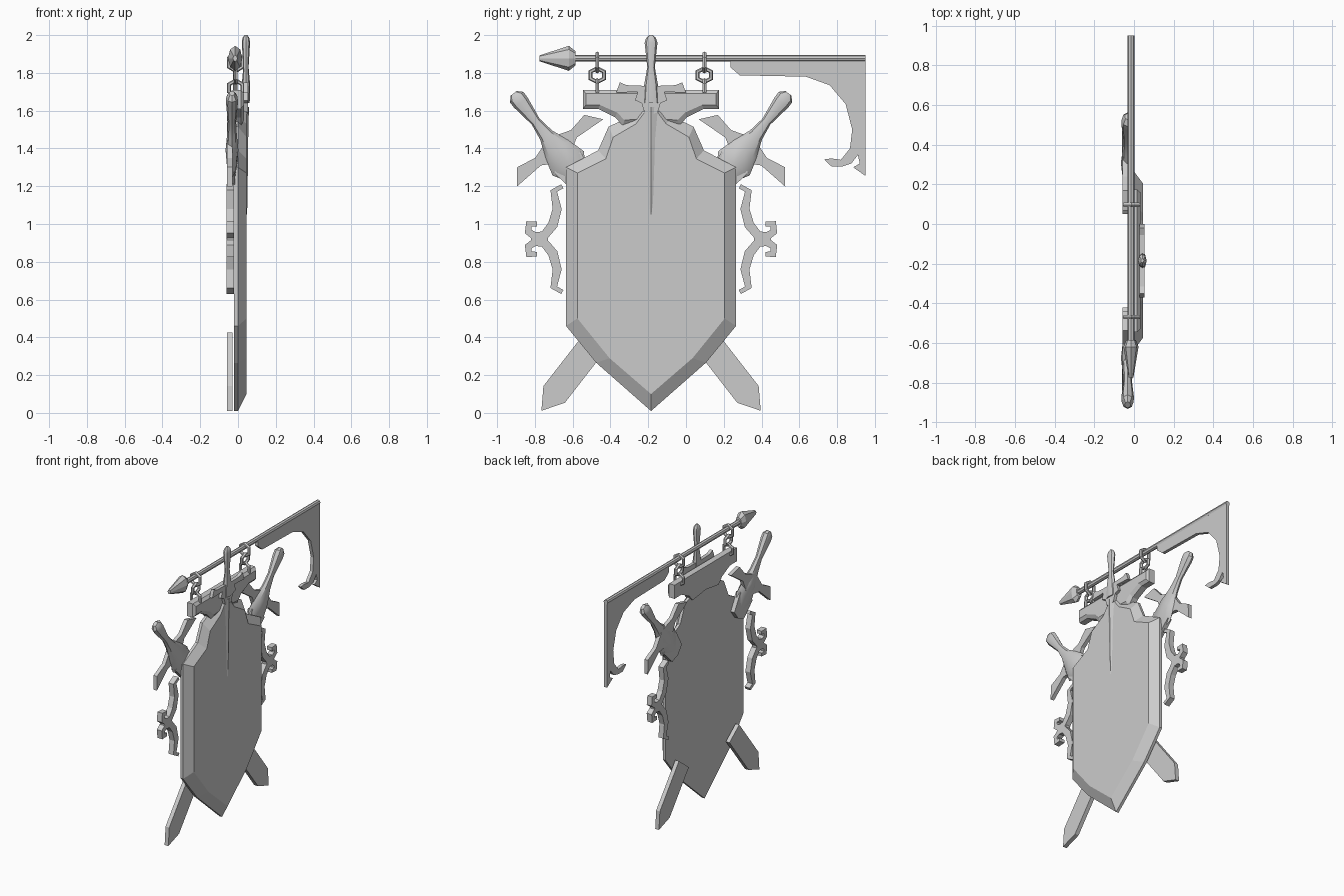
import bpy, bmesh, math
from mathutils import Vector

cube = bpy.data.objects.get("Cube")
if cube:
    bpy.data.objects.remove(cube)

GREY = (0.6, 0.6, 0.6, 1)
grey = bpy.data.materials.new("plain_grey")
grey.use_nodes = True
grey.diffuse_color = GREY
grey.node_tree.nodes["Principled BSDF"].inputs["Base Color"].default_value = GREY

MID = -0.185           # y of the shield's centre line


def upright(side=1):
    """Frame for parts in the sign's plane: (across, up, x) to world."""
    return lambda a, b, x: Vector((x, MID + side * a, b))


def slanted(side):
    """Frame along a crossed sword: (across, along, x) to world."""
    def place(s, t, x):
        v = -0.513 + 0.614 * t + 0.789 * s
        return Vector((x, MID + side * v, 0.098 + 0.789 * t - 0.614 * s))
    return place


def loft(name, loops, smooth=False):
    """Skin a list of equal-length loops and cap both ends."""
    bm = bmesh.new()
    rings = [[bm.verts.new(p) for p in loop] for loop in loops]
    n = len(rings[0])
    for low, high in zip(rings, rings[1:]):
        for i in range(n):
            j = (i + 1) % n
            bm.faces.new((low[i], low[j], high[j], high[i]))
    bm.faces.new(rings[0][::-1])
    bm.faces.new(rings[-1])
    bmesh.ops.recalc_face_normals(bm, faces=bm.faces)
    mesh = bpy.data.meshes.new(name)
    bm.to_mesh(mesh)
    bm.free()
    mesh.materials.append(grey)
    obj = bpy.data.objects.new(name, mesh)
    bpy.context.collection.objects.link(obj)
    if smooth:
        bpy.ops.object.select_all(action='DESELECT')
        obj.select_set(True)
        bpy.context.view_layer.objects.active = obj
        bpy.ops.object.shade_smooth_by_angle(angle=math.radians(35))
    return obj


def prism(name, pts, x0, x1, place=upright()):
    return loft(name, [[place(a, b, x) for a, b in pts] for x in (x0, x1)])


def turned(name, profile, place, cx, sides=8):
    """Oval grip: profile rows are (along, half width, half depth)."""
    angles = [2 * math.pi * i / sides for i in range(sides)]
    return loft(name, [[place(w * math.cos(q), t, cx + d * math.sin(q)) for q in angles]
                       for t, w, d in profile], smooth=True)


def both(half):
    """Mirror a half outline that runs from bottom to top."""
    return half + [(-a, b) for a, b in reversed(half) if a > 0]


def ribbon(name, path, widths, x0, x1, place):
    """Flat strip of varying width along a path."""
    left, right = [], []
    for i, p in enumerate(path):
        a, b = path[max(i - 1, 0)], path[min(i + 1, len(path) - 1)]
        d = (Vector(b) - Vector(a)).normalized()
        off = Vector((-d.y, d.x)) * widths[i]
        left.append(tuple(Vector(p) + off))
        right.append(tuple(Vector(p) - off))
    return prism(name, left + right[::-1], x0, x1, place)


# Shield with a wide bevelled rim; the front tip leans back to the point
rim = both([(0, 0.01), (0.29, 0.265), (0.45, 0.46), (0.45, 1.30), (0.28, 1.39),
            (0.225, 1.515), (0.11, 1.57), (0.06, 1.62), (0, 1.60)])
face = both([(0, 0.10), (0.22, 0.29), (0.39, 0.50), (0.39, 1.27), (0.24, 1.345),
             (0.20, 1.46), (0.08, 1.53), (0.035, 1.59), (0, 1.57)])
up = upright()
loft("shield", [[up(a, b, -0.02) for a, b in rim],
                [up(a, b, 0.0) for a, b in rim],
                [up(a, b, 0.045) for a, b in face]])

# Hanger board above the shield
board = both([(0, 1.54), (0.15, 1.52), (0.19, 1.565), (0.28, 1.61), (0.36, 1.61), (0.36, 1.71)])
board_face = both([(0, 1.56), (0.14, 1.55), (0.18, 1.59), (0.27, 1.63), (0.345, 1.63), (0.345, 1.69)])
loft("hanger_board", [[up(a, b, -0.03) for a, b in board],
                      [up(a, b, 0.015) for a, b in board],
                      [up(a, b, 0.032) for a, b in board_face]])

# Sword standing in the middle
turned("middle_grip", [(1.64, 0.045, 0.02), (1.74, 0.036, 0.022), (1.83, 0.02, 0.014),
                       (1.96, 0.034, 0.022), (1.985, 0.026, 0.018), (2.0, 0.01, 0.008)], up, 0.042)
prism("middle_guard", both([(0, 1.58), (0.035, 1.59), (0.05, 1.64), (0.085, 1.655), (0.07, 1.70),
                            (0.185, 1.695), (0.165, 1.75), (0.13, 1.735), (0, 1.73)]), 0.028, 0.052)
turned("middle_blade", [(1.05, 0.004, 0.004), (1.12, 0.013, 0.006), (1.45, 0.024, 0.01),
                        (1.62, 0.04, 0.014)], up, 0.044, sides=4)

SCROLL = [(0.47, 1.20), (0.515, 1.175), (0.497, 1.08), (0.52, 0.995), (0.565, 0.94),
          (0.615, 0.935), (0.65, 0.96), (0.647, 1.0), (0.605, 1.0)]
SCROLL_W = [0.012, 0.018, 0.024, 0.026, 0.024, 0.022, 0.02, 0.02, 0.012]

for side, label in ((1, "back"), (-1, "front")):
    tilt = slanted(side)
    # Crossed swords: hilt above and blade end below the shield
    turned(label + "_grip", [(1.46, 0.05, 0.02), (1.55, 0.105, 0.028), (1.64, 0.08, 0.034),
                             (1.74, 0.04, 0.026), (1.83, 0.026, 0.022), (1.96, 0.045, 0.032),
                             (1.995, 0.045, 0.03), (2.02, 0.02, 0.015)], tilt, -0.032)
    prism(label + "_guard", both([(0, 1.56), (0.12, 1.63), (0.29, 1.62), (0.225, 1.70),
                                  (0.12, 1.68), (0, 1.72)]), -0.058, -0.03, tilt)
    prism(label + "_blade", both([(0, -0.11), (0.072, 0.0), (0.072, 0.36)]),
          -0.058, -0.028, tilt)
    prism(label + "_blade_root", both([(0, 1.40), (0.07, 1.42), (0.09, 1.56)]),
          -0.05, -0.015, tilt)
    # Scrollwork, mirrored top to bottom
    for end, word in ((1, "upper"), (-1, "lower")):
        path = [(a, 0.92 + end * (b - 0.92)) for a, b in SCROLL]
        ribbon(f"{label}_{word}_scroll", path, SCROLL_W, -0.06, -0.02, upright(side))
    prism(label + "_scroll_waist", [(0.545, 0.9), (0.635, 0.9), (0.635, 0.94), (0.545, 0.94)],
          -0.058, -0.022, upright(side))


# Pole and spear head, lying along y
def along_y(name, rows, cx, cz, sides):
    return loft(name, [[Vector((cx + rx * math.cos(2 * math.pi * i / sides), y,
                                cz + rz * math.sin(2 * math.pi * i / sides)))
                        for i in range(sides)] for y, rx, rz in rows])


along_y("pole", [(-0.62, 0.017, 0.018), (0.95, 0.017, 0.018)], -0.015, 1.877, 8)
along_y("spear_head", [(-0.775, 0.012, 0.016), (-0.62, 0.038, 0.066),
                       (-0.585, 0.024, 0.038)], -0.015, 1.877, 8)

# Wall bracket under the pole
prism("wall_bracket", [(y - MID, z) for y, z in [
    (0.235, 1.87), (0.235, 1.83), (0.285, 1.787), (0.635, 1.78), (0.76, 1.735), (0.845, 1.635),
    (0.88, 1.50), (0.868, 1.40), (0.82, 1.34), (0.77, 1.347), (0.73, 1.342), (0.77, 1.305),
    (0.83, 1.305), (0.875, 1.32), (0.91, 1.365), (0.92, 1.32), (0.885, 1.30),
    (0.95, 1.255), (0.95, 1.87)]], -0.027, -0.003)


# Chains of three six-sided links
def link(name, cy, cz, rw, rh, across, tube=0.012):
    bm = bmesh.new()
    rings = []
    for i in range(6):
        q = math.pi / 6 + i * math.pi / 3
        ring = []
        for k in range(6):
            p = k * math.pi / 3
            w = (rw + tube * math.cos(p)) * math.cos(q)
            h = (rh + tube * math.cos(p)) * math.sin(q)
            o = tube * math.sin(p)
            ring.append(bm.verts.new((-0.012 + (w if across else o),
                                      cy + (o if across else w), cz + h)))
        rings.append(ring)
    for i in range(6):
        a, b = rings[i], rings[(i + 1) % 6]
        for k in range(6):
            m = (k + 1) % 6
            bm.faces.new((a[k], a[m], b[m], b[k]))
    bmesh.ops.recalc_face_normals(bm, faces=bm.faces)
    mesh = bpy.data.meshes.new(name)
    bm.to_mesh(mesh)
    bm.free()
    mesh.materials.append(grey)
    bpy.context.collection.objects.link(bpy.data.objects.new(name, mesh))


for cy, label in ((-0.47, "front"), (0.097, "back")):
    link(label + "_top_link", cy, 1.855, 0.04, 0.046, True)
    link(label + "_middle_link", cy, 1.788, 0.042, 0.036, False)
    link(label + "_bottom_link", cy, 1.72, 0.04, 0.04, True)
